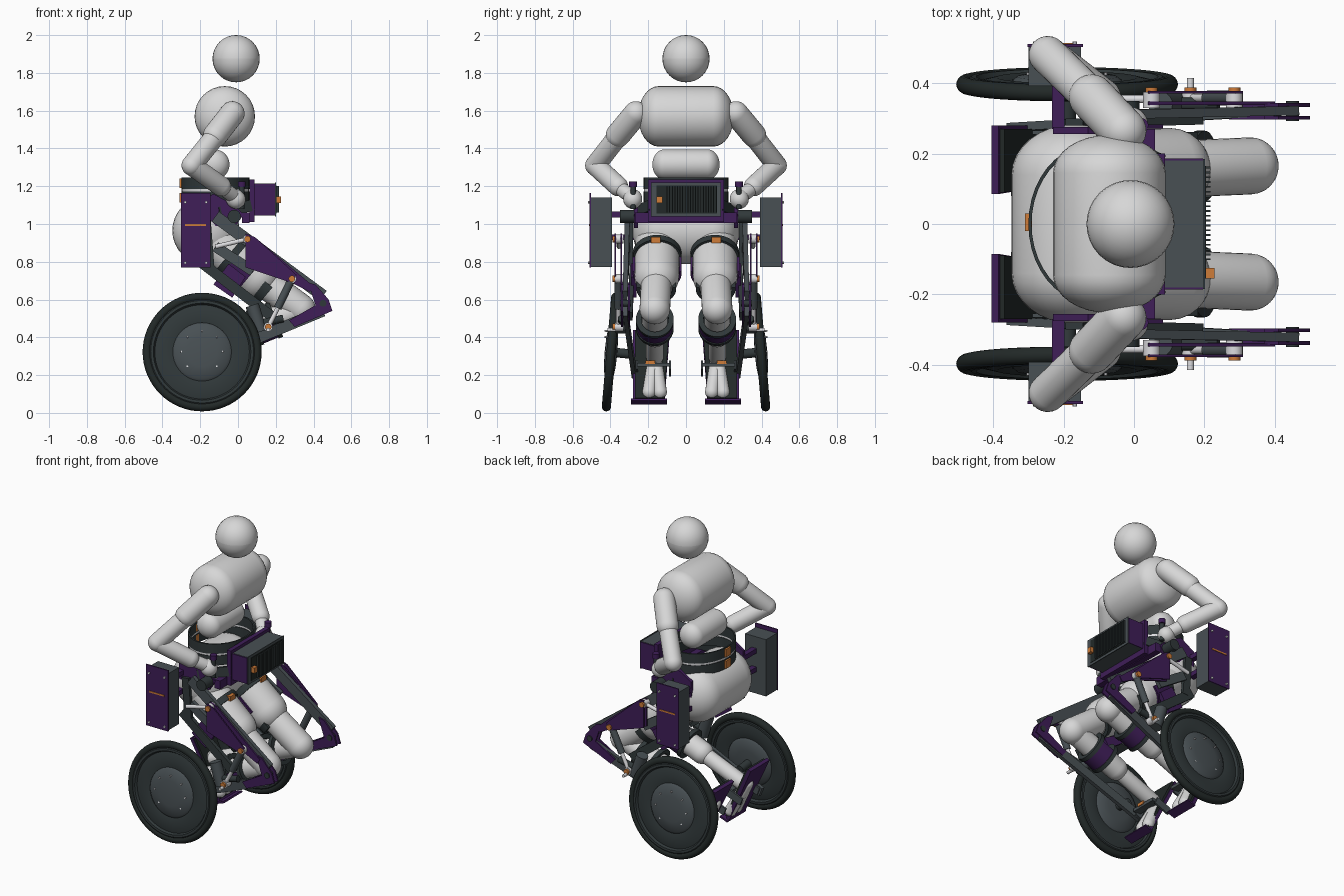
import bpy, bmesh, math
from mathutils import Vector as V


def mat(name, c):
    m = bpy.data.materials.new(name)
    m.diffuse_color = (*c, 1)
    return m


BODY = mat("body_white", (0.68, 0.68, 0.68))
PURPLE = mat("purple", (0.05, 0.013, 0.098))
SLATE = mat("slate", (0.065, 0.08, 0.088))
DARK = mat("dark_grey", (0.03, 0.04, 0.042))
BLACK = mat("rubber_black", (0.016, 0.022, 0.021))
ORANGE = mat("orange", (0.62, 0.2, 0.04))
METAL = mat("bright_metal", (0.72, 0.72, 0.74))


def finish(name, bm, m):
    bmesh.ops.remove_doubles(bm, verts=bm.verts, dist=1e-5)
    bmesh.ops.recalc_face_normals(bm, faces=bm.faces)
    for f in bm.faces:
        f.smooth = True
    me = bpy.data.meshes.new(name)
    bm.to_mesh(me)
    bm.free()
    me.set_sharp_from_angle(angle=0.6)
    me.materials.append(m)
    ob = bpy.data.objects.new(name, me)
    bpy.context.collection.objects.link(ob)
    return ob


def lathe(name, prof, o, axis, m, seg=32, arc=None, closed=False, sc=(1, 1, 1)):
    """Revolve (radius, distance) points about an axis; arc is in degrees."""
    o, d = V(o), V(axis).normalized()
    u = d.cross(V((1, 0, 0)) if abs(d.y) > 0.9 else V((0, 1, 0))).normalized()
    v = d.cross(u)
    a0, a1 = [math.radians(a) for a in (arc or (0, 360))]
    bm, rings = bmesh.new(), []
    for i in range(seg + 1 if arc else seg):
        a = a0 + (a1 - a0) * i / seg
        w = u * math.cos(a) + v * math.sin(a)
        pts = [w * r + d * t for r, t in prof]
        rings.append([bm.verts.new(o + V(p[k] * sc[k] for k in range(3))) for p in pts])
    n = len(prof)
    pairs = list(zip(rings, rings[1:])) + ([] if arc else [(rings[-1], rings[0])])
    for p, q in pairs:
        for k in range(n if closed else n - 1):
            bm.faces.new((p[k], p[(k + 1) % n], q[(k + 1) % n], q[k]))
    if arc:
        bm.faces.new(rings[0])
        bm.faces.new(rings[-1])
    return finish(name, bm, m)


def capsule(name, a, b, r, m=BODY, cap=None, seg=32):
    """Round-ended limb between two centres; cap is the depth of its ends."""
    a, b = V(a), V(b)
    L, c = (b - a).length, cap or r
    q = [math.pi / 2 * i / 8 for i in range(9)]
    prof = [(r * math.sin(t), -c * math.cos(t)) for t in q]
    prof += [(r * math.cos(t), L + c * math.sin(t)) for t in q]
    return lathe(name, prof, a, b - a, m, seg)


def rod(name, a, b, r, m, seg=20):
    a, b = V(a), V(b)
    L = (b - a).length
    return lathe(name, [(0, 0), (r, 0), (r, L), (0, L)], a, b - a, m, seg)


def ring(name, o, axis, r0, r1, w, m, arc=None, sc=(1, 1, 1)):
    prof = [(r0, -w / 2), (r1, -w / 2), (r1, w / 2), (r0, w / 2)]
    return lathe(name, prof, o, axis, m, 40, arc, True, sc)


def prism(name, pts, off, m):
    """Extrude a planar outline by an offset."""
    bm, off = bmesh.new(), V(off)
    lo = [bm.verts.new(p) for p in pts]
    hi = [bm.verts.new(V(p) + off) for p in pts]
    bm.faces.new(lo)
    bm.faces.new(hi)
    for k in range(len(pts)):
        j = (k + 1) % len(pts)
        bm.faces.new((lo[k], lo[j], hi[j], hi[k]))
    return finish(name, bm, m)


def box(name, x, y, z, m):
    return prism(name, [(x[0], y[0], z[0]), (x[1], y[0], z[0]), (x[1], y[0], z[1]),
                        (x[0], y[0], z[1])], (0, y[1] - y[0], 0), m)


def plate(name, pts, y0, y1, m):
    return prism(name, [(x, y0, z) for x, z in pts], (0, y1 - y0, 0), m)


def beam(name, a, b, w, h, m):
    """Straight bar, w thick sideways and h deep."""
    a, b = V(a), V(b)
    d = (b - a).normalized()
    n = d.cross(V((1, 0, 0)) if abs(d.y) > 0.9 else V((0, 1, 0))).normalized()
    s = d.cross(n) * w / 2
    n = n * h / 2
    return prism(name, [a + s + n, a - s + n, a - s - n, a + s - n], b - a, m)


# seated figure
capsule("head", (-0.01, 0, 1.875), (-0.01, 0, 1.8751), 0.125)
capsule("chest", (-0.07, -0.145, 1.57), (-0.07, 0.145, 1.57), 0.16, cap=0.108)
capsule("waist", (-0.125, -0.115, 1.315), (-0.125, 0.115, 1.315), 0.08, cap=0.063)
capsule("pelvis", (-0.17, -0.14, 0.965), (-0.17, 0.14, 0.965), 0.178, cap=0.143)

# waist belt
for z in (1.14, 1.215):
    ring("waist_belt", (-0.12, 0, z), (0, 0, 1), 0.95, 1, 0.062, DARK, sc=(0.18, 0.225, 1))
    box("belt_buckle", (-0.31, -0.29), (-0.02, 0.03), (z - 0.025, z + 0.025), ORANGE)
ring("belt_wire", (-0.12, 0, 1.178), (0, 0, 1), 0.96, 0.99, 0.012, METAL, sc=(0.18, 0.225, 1))

# control box with cooling fins
box("control_back_plate", (0.06, 0.088), (-0.2, 0.2), (1.01, 1.235), PURPLE)
box("control_box", (0.088, 0.196), (-0.18, 0.18), (1.045, 1.215), SLATE)
for s in (-1, 1):
    box("control_side", (0.088, 0.196), (s * 0.18, s * 0.186), (1.045, 1.213), PURPLE)
box("control_front", (0.196, 0.202), (-0.185, 0.185), (1.04, 1.22), SLATE)
box("fin_panel", (0.202, 0.205), (-0.155, 0.165), (1.055, 1.205), BLACK)
for i in range(20):
    y = -0.1 + i * 0.0137
    box("fin", (0.203, 0.217), (y - 0.0025, y + 0.0025), (1.06, 1.2), DARK)
box("control_knob", (0.2, 0.228), (-0.155, -0.125), (1.11, 1.145), ORANGE)
box("hip_crossbar", (0.02, 0.06), (-0.27, 0.27), (1.005, 1.06), PURPLE)


def side(s):
    def P(x, y, z):
        return (x, s * y, z)

    # arm
    capsule("shoulder", P(-0.03, 0.265, 1.585), P(-0.12, 0.36, 1.47), 0.065)
    capsule("upper_arm", P(-0.1, 0.34, 1.49), P(-0.245, 0.48, 1.31), 0.054)
    capsule("forearm", P(-0.245, 0.48, 1.31), P(-0.09, 0.36, 1.20), 0.053)
    capsule("wrist", P(-0.1, 0.37, 1.205), P(-0.02, 0.29, 1.145), 0.038)
    capsule("hand", P(-0.015, 0.282, 1.135), P(-0.01, 0.282, 1.13), 0.05)
    # leg and foot
    thigh = V((0.25, 0, -0.21))
    shin = V((-0.59, 0, -0.24))
    capsule("thigh", P(-0.15, 0.15, 0.93), P(0.1, 0.155, 0.72), 0.118)
    capsule("lower_thigh", P(0.1, 0.155, 0.72), P(0.33, 0.165, 0.55), 0.081)
    capsule("calf", P(0.33, 0.165, 0.55), P(0.0, 0.165, 0.415), 0.068)
    capsule("ankle", P(0.0, 0.165, 0.415), P(-0.28, 0.165, 0.3), 0.047)
    for y in (0.137, 0.195):
        capsule("foot", P(-0.325, 0.165, 0.3), P(-0.225, y, 0.11), 0.036)
    # straps and cuffs
    ring("thigh_strap", P(-0.03, 0.153, 0.83), thigh, 0.116, 0.13, 0.04, DARK)
    box("thigh_buckle", (0.04, 0.075), (s * 0.135, s * 0.185), (0.9, 0.93), ORANGE)
    ring("thigh_cuff", P(0.03, 0.153, 0.78), thigh, 0.118, 0.13, 0.12, PURPLE, (85, 275))
    ring("thigh_cuff_pad", P(0.15, 0.157, 0.68), thigh, 0.085, 0.105, 0.07, DARK, (85, 275))
    ring("shin_cuff", P(0.14, 0.165, 0.472), shin, 0.074, 0.095, 0.1, PURPLE, (-95, 95))
    for t in (0.19, 0.09):
        ring("shin_strap", P(t, 0.165, 0.45 + t * 0.4 - 0.035), shin, 0.072, 0.1, 0.025, DARK)
    # footplate
    prism("footplate", [P(-0.405, 0.085, 0.43), P(-0.405, 0.28, 0.43), P(-0.225, 0.28, 0.045),
                        P(-0.225, 0.115, 0.045)], (0.02, 0, 0.009), PURPLE)
    prism("footplate_pad", [P(-0.38, 0.09, 0.43), P(-0.38, 0.27, 0.43), P(-0.215, 0.27, 0.075),
                            P(-0.215, 0.115, 0.075)], (0.012, 0, 0.005), BLACK)
    prism("footplate_lip", [P(-0.225, 0.1, 0.045), P(-0.225, 0.29, 0.045), P(-0.17, 0.29, 0.065),
                            P(-0.17, 0.1, 0.065)], (-0.004, 0, 0.01), PURPLE)
    beam("foot_strap", P(-0.238, 0.085, 0.255), P(-0.238, 0.26, 0.255), 0.05, 0.02, SLATE)
    for y in (0.085, 0.26):
        beam("foot_strap_side", P(-0.24, y, 0.255), P(-0.34, y, 0.215), 0.012, 0.05, SLATE)
    beam("foot_buckle", P(-0.226, 0.165, 0.268), P(-0.226, 0.215, 0.268), 0.035, 0.02, ORANGE)
    # wheel, leaning inward at the top
    c, ax = V(P(-0.19, 0.397, 0.322)), V(P(0, 1, 0.085)).normalized()
    tyre = [(0.292 + 0.023 * math.cos(k * math.pi / 8), 0.024 * math.sin(k * math.pi / 8))
            for k in range(16)]
    lathe("tyre", tyre, c, ax, BLACK, 64, closed=True)
    half = [(0.285, 0.012), (0.272, 0.022), (0.258, 0.022), (0.25, 0.008), (0.2, 0.02),
            (0.155, 0.012)]
    lathe("wheel_disc", half + [(r, -t) for r, t in half[::-1]], c, ax, DARK, 64, closed=True)
    lathe("hub", [(0, 0.034), (0.08, 0.031), (0.142, 0.022), (0.156, 0.01), (0.156, -0.01),
                  (0.142, -0.022), (0.08, -0.031), (0, -0.034)], c, ax, SLATE, 48)
    for i in range(8):
        a = math.tau * i / 8
        p = c + V((math.cos(a), 0, math.sin(a))) * 0.11
        rod("hub_bolt", p + ax * 0.015, p + ax * 0.034, 0.005, METAL, 8)
    rod("axle", c, P(-0.19, 0.28, 0.31), 0.025, DARK)
    # side pack
    box("side_pack", (-0.3, -0.15), (s * 0.392, s * 0.503), (0.772, 1.14), SLATE)
    box("side_pack_cover", (-0.303, -0.145), (s * 0.503, s * 0.511), (0.77, 1.165), PURPLE)
    box("side_pack_stripe", (-0.28, -0.17), (s * 0.51, s * 0.514), (0.99, 1.0), ORANGE)
    for x in (-0.28, -0.168):
        for z in (0.795, 1.115):
            rod("pack_screw", P(x, 0.5, z), P(x, 0.519, z), 0.007, METAL, 10)
    for z in (0.93, 1.05):
        beam("pack_bracket", P(-0.215, 0.27, z), P(-0.215, 0.4, z), 0.035, 0.03, PURPLE)
    # hip frame
    plate("hip_plate", [(-0.23, 1.0), (-0.02, 0.98), (0.03, 1.05), (-0.02, 1.1), (-0.13, 1.16),
                        (-0.23, 1.1)], s * 0.255, s * 0.275, PURPLE)
    beam("hip_arm", P(-0.1, 0.27, 1.06), P(0.08, 0.185, 1.1), 0.02, 0.06, DARK)
    rod("hip_joint", P(-0.02, 0.26, 1.04), P(-0.02, 0.35, 1.04), 0.035, DARK)
    rod("hand_grip", P(0.02, 0.28, 1.08), P(0.02, 0.28, 1.22), 0.014, DARK)
    rod("grip_top", P(0.02, 0.28, 1.195), P(0.02, 0.28, 1.225), 0.021, PURPLE)
    # thigh rails and linkage
    beam("thigh_rail", P(-0.12, 0.31, 1.04), P(0.45, 0.322, 0.62), 0.026, 0.065, SLATE)
    beam("lower_rail", P(-0.2, 0.285, 0.8), P(0.18, 0.295, 0.51), 0.025, 0.055, DARK)
    beam("rail_link", P(-0.12, 0.31, 0.88), P(0.08, 0.315, 0.75), 0.025, 0.055, SLATE)
    beam("pelvis_link", P(-0.17, 0.29, 1.03), P(-0.15, 0.29, 0.77), 0.02, 0.05, DARK)
    plate("cuff_bracket", [(-0.05, 0.79), (0.04, 0.72), (-0.03, 0.61), (-0.13, 0.68)],
          s * 0.262, s * 0.29, PURPLE)
    tri = [(0.04, 0.95), (0.09, 0.93), (0.4, 0.67), (0.38, 0.64), (0.28, 0.69), (0.04, 0.77)]
    plate("outer_panel", tri[:2] + [(0.31, 0.73), (0.28, 0.69)] + tri[5:],
          s * 0.37, s * 0.378, PURPLE)
    plate("inner_panel", tri, s * 0.338, s * 0.348, PURPLE)
    rod("panel_rod", P(-0.12, 0.355, 0.88), P(0.05, 0.355, 0.92), 0.012, METAL)
    for x, z in ((0.05, 0.92), (0.285, 0.71), (0.16, 0.455)):
        rod("pivot", P(x, 0.33, z), P(x, 0.375, z), 0.024, METAL)
        rod("pivot_cap", P(x, 0.37, z), P(x, 0.388, z), 0.017, ORANGE)
    rod("actuator", P(0.285, 0.358, 0.71), P(0.21, 0.358, 0.555), 0.021, SLATE)
    rod("actuator_rod", P(0.21, 0.358, 0.555), P(0.16, 0.358, 0.455), 0.012, METAL)
    # knee and shin
    knee = [(0.37, 0.69), (0.41, 0.68), (0.48, 0.6), (0.5, 0.54), (0.3, 0.455), (0.27, 0.49),
            (0.41, 0.57)]
    for y in (0.302, 0.338):
        plate("knee_plate", knee, s * (y - 0.005), s * (y + 0.005), PURPLE)
    rod("knee_pin", P(0.45, 0.292, 0.58), P(0.45, 0.35, 0.58), 0.018, DARK)
    beam("shin_rail", P(0.45, 0.322, 0.54), P(-0.35, 0.275, 0.21), 0.024, 0.06, SLATE)
    rod("shin_motor", P(0.075, 0.34, 0.57), P(0.12, 0.34, 0.43), 0.036, SLATE)
    rod("motor_link", P(0.1, 0.34, 0.47), P(0.24, 0.34, 0.5), 0.02, DARK)
    rod("side_bolt", P(0.16, 0.37, 0.44), P(0.16, 0.415, 0.44), 0.01, METAL)


for sgn in (-1, 1):
    side(sgn)
